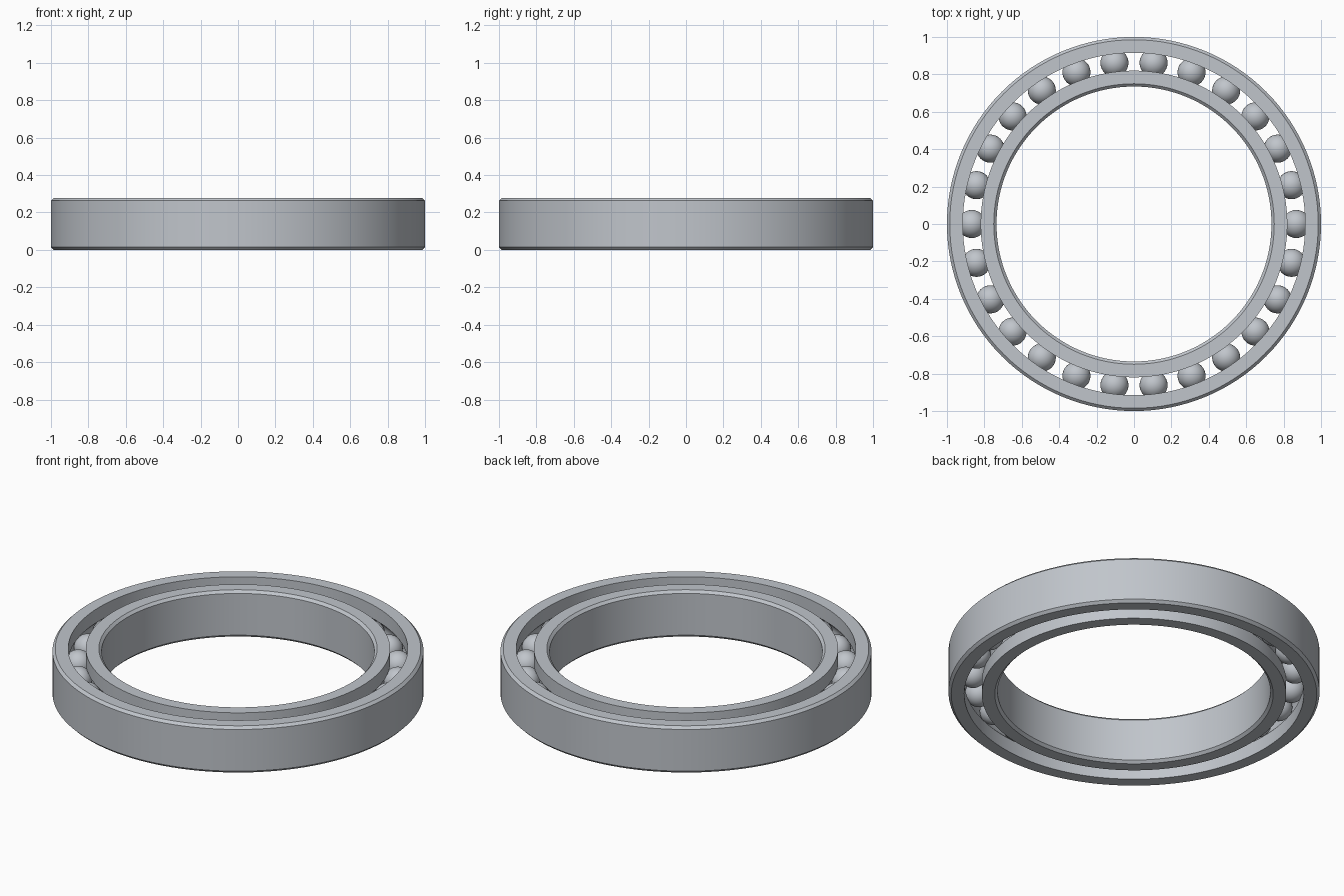
import bpy, bmesh, math
from mathutils import Matrix, Vector

HEIGHT = 0.278
MID = HEIGHT / 2
CHAMFER = 0.015
PITCH = 0.8675      # radius of the ball circle
BALL = 0.075
HALF_GAP = 0.0475   # half the open space between the rings
BALLS = 26
SEGMENTS = 128

cube = bpy.data.objects.get("Cube")
if cube:
    bpy.data.objects.remove(cube, do_unlink=True)

steel = bpy.data.materials.new("steel_grey")
steel.use_nodes = True
colour = (0.53, 0.56, 0.60, 1)
steel.diffuse_color = colour
steel.node_tree.nodes["Principled BSDF"].inputs["Base Color"].default_value = colour


def add_object(name, bm):
    mesh = bpy.data.meshes.new(name)
    bm.to_mesh(mesh)
    bm.free()
    mesh.materials.append(steel)
    obj = bpy.data.objects.new(name, mesh)
    bpy.context.collection.objects.link(obj)
    bpy.ops.object.select_all(action="DESELECT")
    obj.select_set(True)
    bpy.context.view_layer.objects.active = obj
    bpy.ops.object.shade_smooth_by_angle(angle=math.radians(30))
    return obj


def race_ring(name, far, side):
    """Ring with chamfers on its far wall and a ball groove facing the gap."""
    near = PITCH + side * HALF_GAP
    profile = [(near, 0), (far - side * CHAMFER, 0), (far, CHAMFER),
               (far, HEIGHT - CHAMFER), (far - side * CHAMFER, HEIGHT), (near, HEIGHT)]
    # Groove arc follows the ball
    sweep = math.acos(HALF_GAP / BALL)
    steps = 10
    for i in range(steps + 1):
        a = sweep * (1 - 2 * i / steps)
        profile.append((PITCH + side * BALL * math.cos(a), MID + BALL * math.sin(a)))

    bm = bmesh.new()
    verts = [bm.verts.new((r, 0, z)) for r, z in profile]
    edges = [bm.edges.new((v, verts[i - 1])) for i, v in enumerate(verts)]
    bmesh.ops.spin(bm, geom=verts + edges, cent=(0, 0, 0), axis=(0, 0, 1),
                   angle=math.tau, steps=SEGMENTS, use_merge=True)
    bmesh.ops.remove_doubles(bm, verts=bm.verts, dist=0.0001)
    bmesh.ops.recalc_face_normals(bm, faces=bm.faces)
    return add_object(name, bm)


# Outer and inner rings
race_ring("outer_ring", 1.0, 1)
race_ring("inner_ring", 0.735, -1)

# Balls, evenly spaced from the +x axis
for i in range(BALLS):
    spot = Matrix.Rotation(math.tau * i / BALLS, 4, "Z") @ Vector((PITCH, 0, MID))
    bm = bmesh.new()
    bmesh.ops.create_uvsphere(bm, u_segments=32, v_segments=16, radius=BALL)
    ball = add_object(f"ball_{i + 1}", bm)
    ball.location = spot
